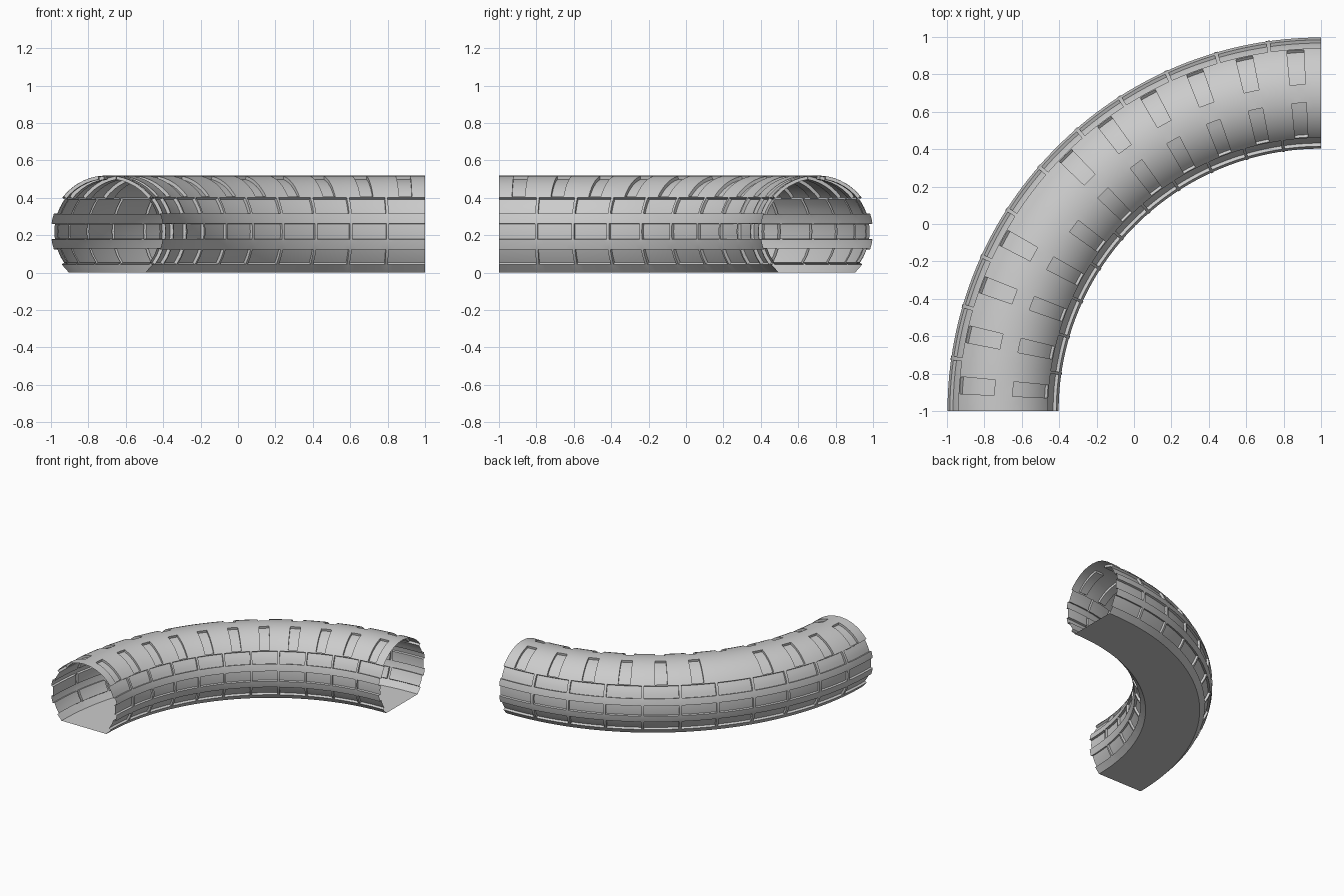
import bpy, bmesh
from math import radians, sin, cos

if "Cube" in bpy.data.objects:
    bpy.data.objects.remove(bpy.data.objects["Cube"])

CX, CY, CZ = 1.0, -1.0, 0.22      # bend centre and tube axis height
MAJOR, TUBE, DEPTH = 1.7, 0.3, 0.018
SECTORS = 11
STEP = 90 / SECTORS
FLOOR = -47.2                      # angle where the tube meets the floor

# breakpoints along the bend: rib edges, window edges and extra smoothness
local = [0, 0.3, 1.5, 2.74, 4.09, 5.44, 6.68, STEP - 0.3]
thetas = [k * STEP + a for k in range(SECTORS) for a in local] + [90.0]

# breakpoints around the section, mirrored about the crown
half = [FLOOR, -36, -27, -18.5, -13, -8, 0, 8, 13, 18.5, 24.5, 31, 37, 38.7,
        45, 52, 59, 66, 73, 80.5]
phis = half + [90] + [180 - p for p in reversed(half)]
strips = [(-36, -18.5), (-8, 8), (18.5, 37)]


def recessed(i, j):
    """1 where a grid cell belongs to a sunk panel or window."""
    t = (thetas[i] + thetas[i + 1]) / 2
    p = (phis[j] + phis[j + 1]) / 2
    outer = p < 90
    q = p if outer else 180 - p
    k = int(t / STEP)
    a = t - k * STEP
    if any(lo < q < hi for lo, hi in strips):
        return int((a > 0.3 or k == 0) and (a < STEP - 0.3 or k == SECTORS - 1))
    if 38.7 < q < 80.5 and 2.74 < a < 5.44:
        return int(not (outer and k == 4))
    return 0


bm = bmesh.new()
cache = {}


def vert(i, j, level):
    key = (i, j, level)
    if key not in cache:
        t, p = radians(thetas[i]), radians(phis[j])
        r = TUBE - DEPTH * level
        big = MAJOR + r * cos(p)
        cache[key] = bm.verts.new((CX - big * cos(t), CY + big * sin(t),
                                   CZ + r * sin(p)))
    return cache[key]


def wall(a, b):
    bm.faces.new((vert(*a, 0), vert(*b, 0), vert(*b, 1), vert(*a, 1)))


# tube skin with sunk panels, step walls and flat floor
nt, np_ = len(thetas) - 1, len(phis) - 1
for i in range(nt):
    for j in range(np_):
        h = recessed(i, j)
        bm.faces.new((vert(i, j, h), vert(i, j + 1, h),
                      vert(i + 1, j + 1, h), vert(i + 1, j, h)))
        if i + 1 < nt and recessed(i + 1, j) != h:
            wall((i + 1, j), (i + 1, j + 1))
        if j + 1 < np_ and recessed(i, j + 1) != h:
            wall((i, j + 1), (i + 1, j + 1))
    bm.faces.new((vert(i, np_, 0), vert(i, 0, 0),
                  vert(i + 1, 0, 0), vert(i + 1, np_, 0)))

bmesh.ops.recalc_face_normals(bm, faces=bm.faces)
low = min(bm.faces, key=lambda f: f.calc_center_median().z)
if low.normal.z > 0:
    bmesh.ops.reverse_faces(bm, faces=bm.faces)

mesh = bpy.data.meshes.new("curved_tunnel")
bm.to_mesh(mesh)
bm.free()
tunnel = bpy.data.objects.new("curved_tunnel", mesh)
bpy.context.collection.objects.link(tunnel)
bpy.context.view_layer.objects.active = tunnel
tunnel.select_set(True)
bpy.ops.object.shade_smooth_by_angle(angle=radians(30))
